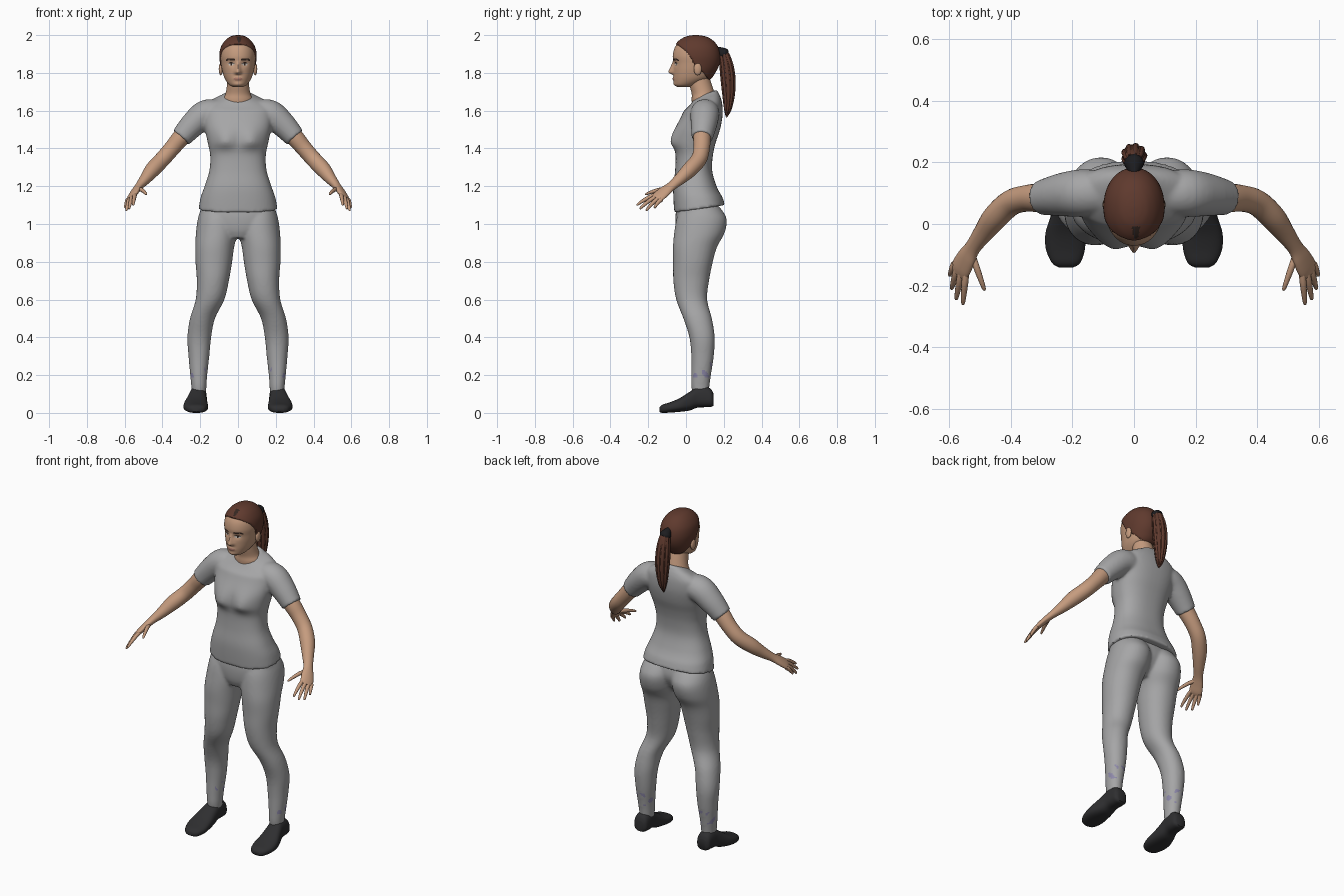
import bpy, bmesh, math
from mathutils import Vector

if "Cube" in bpy.data.objects:
    bpy.data.objects.remove(bpy.data.objects["Cube"])


def material(name, rgb):
    m = bpy.data.materials.new(name)
    m.diffuse_color = (*rgb, 1)
    m.use_nodes = True
    m.node_tree.nodes["Principled BSDF"].inputs["Base Color"].default_value = m.diffuse_color
    return m


GREY = material("grey_cloth", (0.38, 0.38, 0.385))
LILAC = material("lilac_patch", (0.27, 0.25, 0.40))
SKIN = material("skin", (0.56, 0.33, 0.21))
LIPS = material("lips", (0.40, 0.19, 0.14))
WHITE = material("eye_white", (0.55, 0.52, 0.48))
BROW = material("dark_brown", (0.035, 0.02, 0.015))
HAIR = material("brown_hair", (0.115, 0.042, 0.027))
BLACK = material("black_band", (0.012, 0.012, 0.014))
SHOE = material("charcoal_shoe", (0.028, 0.028, 0.03))


def clamp(t):
    return max(0.0, min(1.0, t))


def spline(rows, k):
    """Smooth interpolation through rows of numbers."""
    out = []
    for i in range(len(rows) - 1):
        p = [rows[max(0, min(len(rows) - 1, i + d))] for d in (-1, 0, 1, 2)]
        for j in range(k):
            t = j / k
            out.append([0.5 * (2 * b + (c - a) * t + (2 * a - 5 * b + 4 * c - d) * t * t
                               + (3 * b - a - 3 * c + d) * t ** 3) for a, b, c, d in zip(*p)])
    return out + [list(rows[-1])]


def loft(bm, rings, n=2.0, segs=32, mirror=False):
    """Skin closed superellipse rings given as (centre, axis a, axis b)."""
    for s in ((1, -1) if mirror else (1,)):
        loops = []
        for c, a, b in rings:
            loop = []
            for i in range(segs):
                t = 2 * math.pi * i / segs
                u, w = math.cos(t), math.sin(t)
                u = math.copysign(abs(u) ** (2 / n), u)
                w = math.copysign(abs(w) ** (2 / n), w)
                q = c + a * u + b * w
                loop.append(bm.verts.new((q.x * s, q.y, q.z)))
            loops.append(loop)
        for p, q in zip(loops, loops[1:]):
            for i in range(segs):
                j = (i + 1) % segs
                bm.faces.new((p[i], p[j], q[j], q[i]))
        bm.faces.new(loops[0])
        bm.faces.new(loops[-1])
    bmesh.ops.recalc_face_normals(bm, faces=bm.faces)


def stack(rows, k=5):
    """Level rings from rows of (z, centre x, half width, front y, back y)."""
    return [(Vector((x, (f + b) / 2, z)), Vector((w, 0, 0)), Vector((0, (b - f) / 2, 0)))
            for z, x, w, f, b in spline(rows, k)]


def tube(rows, side, k=5):
    """Rings across a path from rows of (x, y, z, radius a, radius b)."""
    pts, out = spline(rows, k), []
    for i, p in enumerate(pts):
        t = (Vector(pts[min(i + 1, len(pts) - 1)][:3]) - Vector(pts[max(i - 1, 0)][:3])).normalized()
        a = Vector(side)
        a = (a - t * a.dot(t)).normalized()
        out.append((Vector(p[:3]), a * p[3], t.cross(a) * p[4]))
    return out


def finish(name, bm, mats, voxel=0, rule=None):
    me = bpy.data.meshes.new(name)
    bm.to_mesh(me)
    bm.free()
    ob = bpy.data.objects.new(name, me)
    bpy.context.collection.objects.link(ob)
    if voxel:  # fuse overlapping volumes into one soft surface
        r = ob.modifiers.new("fuse", 'REMESH')
        r.mode = 'VOXEL'
        r.voxel_size = voxel
        s = ob.modifiers.new("soften", 'SMOOTH')
        s.factor = 0.5
        s.iterations = 6
        bpy.context.view_layer.update()
        dg = bpy.context.evaluated_depsgraph_get()
        me = bpy.data.meshes.new_from_object(ob.evaluated_get(dg))
        ob.modifiers.clear()
        ob.data = me
    me.materials.clear()
    for m in mats:
        me.materials.append(m)
    for f in me.polygons:
        f.use_smooth = True
        f.material_index = rule(f.center, f.normal) if rule else 0
    me.set_sharp_from_angle(angle=math.radians(50))
    return ob


# Shirt: torso and sleeves fused
bm = bmesh.new()
loft(bm, stack([(1.06, 0, .209, -.062, .207), (1.14, 0, .197, -.067, .19), (1.2, 0, .177, -.067, .162),
                (1.28, 0, .152, -.058, .139), (1.36, 0, .147, -.055, .142), (1.43, 0, .16, -.062, .157),
                (1.5, 0, .175, -.056, .18), (1.57, 0, .185, -.025, .193), (1.63, 0, .182, .003, .192),
                (1.668, 0, .14, .022, .182), (1.695, 0, .09, .035, .17), (1.71, 0, .066, .042, .165)]),
     n=2.4, segs=48)
for v in bm.verts:
    x, y, z = v.co
    if y < 0.03:  # bust
        dz = (z - 1.435) / (0.065 if z > 1.435 else 0.035)
        v.co.y -= 0.026 * math.exp(-((abs(x) - .07) / .055) ** 2 - dz * dz)
    v.co.z += (y + .06) * .15 * clamp((1.16 - z) / .1)          # hem rises to the back
    v.co.z += (y - .16) * .38 * clamp((z - 1.6) / .1)           # collar dips to the front
loft(bm, tube([(.10, .10, 1.585, .072, .072), (.17, .10, 1.582, .077, .075), (.235, .095, 1.53, .07, .068),
               (.302, .085, 1.457, .056, .056)], (0, 1, 0)), mirror=True)
finish("shirt", bm, [GREY], voxel=.008)

# Trousers: two legs and hips fused
bm = bmesh.new()
loft(bm, stack([(.10, .207, .037, .035, .12), (.14, .207, .04, .028, .124), (.2, .208, .045, .028, .132),
                (.3, .207, .055, .028, .147), (.4, .205, .063, .018, .152), (.5, .188, .066, -.014, .137),
                (.6, .148, .076, -.052, .112), (.7, .133, .085, -.067, .122), (.8, .128, .097, -.068, .142),
                (.88, .123, .103, -.069, .165), (.95, .113, .11, -.063, .203), (1.02, .106, .108, -.052, .216),
                (1.07, .1, .1, -.036, .193), (1.12, .09, .085, -.02, .15)]), n=2.1, segs=40, mirror=True)
loft(bm, stack([(.925, 0, .08, -.035, .11), (.97, 0, .15, -.052, .15), (1.04, 0, .2, -.056, .18),
                (1.12, 0, .185, -.045, .165)]), n=2.3, segs=48)


def patch(c, n):
    spot = math.sin(95 * c.y + 50 * c.z) + math.sin(130 * abs(c.x) - 90 * c.z)
    return int(.19 < c.z < .265 and spot > .75 and n.y > -.8)


finish("trousers", bm, [GREY, LILAC], voxel=.008, rule=patch)

# Shoes, lofted from toe to heel: (y, centre x, half width, sole z, top z)
bm = bmesh.new()
shoe = [(-.141, .22, .022, .006, .028), (-.125, .22, .044, 0, .043), (-.08, .222, .06, .002, .058),
        (-.03, .223, .061, .006, .08), (.02, .218, .053, .013, .112), (.06, .213, .047, .028, .138),
        (.10, .21, .046, .03, .142), (.133, .21, .042, .032, .125), (.146, .21, .028, .038, .1)]
loft(bm, [(Vector((x, y, (b + t) / 2)), Vector((w, 0, 0)), Vector((0, 0, (t - b) / 2)))
          for y, x, w, b, t in spline(shoe, 5)], n=2.6, segs=36, mirror=True)
for v in bm.verts:  # wider at the sole, narrower above
    cx = math.copysign(.215, v.co.x)
    v.co.x = cx + (v.co.x - cx) * (1.06 - 1.6 * max(0, v.co.z - .03))
finish("shoes", bm, [SHOE])

# Arms with hands
bm = bmesh.new()
across = (.6, .6, -.4)
loft(bm, tube([(.24, .09, 1.525, .045, .045), (.30, .085, 1.46, .047, .047), (.35, .083, 1.40, .043, .043),
               (.40, .068, 1.343, .042, .042), (.45, .022, 1.29, .041, .041), (.488, -.028, 1.242, .033, .031),
               (.522, -.075, 1.202, .027, .021), (.543, -.11, 1.175, .035, .018),
               (.561, -.143, 1.148, .038, .015), (.571, -.16, 1.135, .031, .009)], across), segs=24, mirror=True)
fingers = [((.545, -.155, 1.157), (.555, -.262, 1.10)), ((.56, -.152, 1.147), (.577, -.246, 1.08)),
           ((.573, -.143, 1.137), (.592, -.212, 1.07)), ((.582, -.128, 1.13), (.598, -.168, 1.085))]
for base, tip in fingers + [((.525, -.10, 1.185), (.484, -.216, 1.157))]:
    p, q = Vector(base), Vector(tip)
    rows = [(*(p.lerp(q, t) + Vector((0, 0, b))), r, r) for t, b, r in
            ((0, 0, .011), (.35, .006, .011), (.75, .004, .0085), (.95, 0, .006), (1, 0, .002))]
    loft(bm, tube(rows, across, 3), segs=10, mirror=True)
finish("arms_and_hands", bm, [SKIN])

# Neck
bm = bmesh.new()
loft(bm, stack([(1.6, 0, .07, .035, .16), (1.655, 0, .08, .03, .162), (1.69, 0, .066, .03, .152),
                (1.74, 0, .058, .018, .136), (1.8, 0, .055, .015, .115)]))
finish("neck", bm, [SKIN])

# Head with shaped face; features coloured on its faces
skull = [(1.724, 0, .024, -.042, .01), (1.738, 0, .048, -.06, .06), (1.77, 0, .07, -.066, .125),
         (1.81, 0, .083, -.067, .155), (1.85, 0, .09, -.067, .173), (1.89, 0, .094, -.07, .177),
         (1.93, 0, .088, -.061, .168), (1.962, 0, .07, -.04, .146), (1.983, 0, .047, -.01, .116),
         (1.992, 0, .026, .018, .085), (1.995, 0, .008, .045, .06)]
bm = bmesh.new()
loft(bm, stack(skull, 12), n=2.1, segs=128)
for v in bm.verts:
    x, y, z = v.co
    if y < 0.0:
        nose = clamp((1.865 - z) / .058) * clamp((z - 1.788) / .014)
        wide = .010 + .006 * clamp((1.84 - z) / .03)
        v.co.y -= .027 * nose * math.exp(-(x / wide) ** 2)
        v.co.y += .007 * math.exp(-((abs(x) - .034) / .018) ** 2 - ((z - 1.848) / .014) ** 2)
        v.co.y -= .005 * math.exp(-(x / .022) ** 2 - ((z - 1.768) / .009) ** 2)
        v.co.y -= .005 * math.exp(-(x / .025) ** 2 - ((z - 1.738) / .012) ** 2)


def face_colour(c, n):
    x, z = abs(c.x), c.z
    if c.y > 0:
        return 0
    if (x / .024) ** 2 + ((z - 1.768) / .008) ** 2 < 1:
        return 1
    if .016 < x < .062 and abs(z - 1.870 - .1 * (x - .016) + 3.5 * max(0, x - .045) ** 2 * 8) < .0045:
        return 3
    dx, dz = (x - .036) / .018, (z - 1.848) / .0075
    if dx * dx + dz * dz < 1:
        return 3 if dz > .15 or abs(dx) < .3 else 2
    return 0


finish("head", bm, [SKIN, LIPS, WHITE, BROW], rule=face_colour)

# Ears
bm = bmesh.new()
bmesh.ops.create_uvsphere(bm, u_segments=20, v_segments=12, radius=1)
bmesh.ops.scale(bm, vec=(.011, .021, .033), verts=bm.verts)
bmesh.ops.translate(bm, vec=(.091, .062, 1.82), verts=bm.verts)
twin = bmesh.ops.duplicate(bm, geom=bm.faces[:])["geom"]
for v in twin:
    if isinstance(v, bmesh.types.BMVert):
        v.co.x *= -1
bmesh.ops.recalc_face_normals(bm, faces=bm.faces)
finish("ears", bm, [SKIN])

# Hair cap: raised above the hairline, sunk into the head below it
hairline = [(-.06, 1.95), (-.04, 1.943), (0, 1.912), (.028, 1.872), (.045, 1.832), (.09, 1.80), (.125, 1.752)]


def line_height(y):
    for (a, p), (b, q) in zip(hairline, hairline[1:]):
        if y < b:
            return p + (q - p) * clamp((y - a) / (b - a))
    return hairline[-1][1]


bm = bmesh.new()
loft(bm, stack(skull, 8), n=2.1, segs=96)
bm.normal_update()
for v, nrm in [(v, v.normal.copy()) for v in bm.verts]:
    up = clamp((v.co.z - line_height(v.co.y)) / .012 + .6)
    v.co += nrm * (-.015 + .02 * up)
finish("hair_cap", bm, [HAIR, BROW], rule=lambda c, n: int(
    c.z > 1.95 and -.047 < c.y < -.008 and abs(c.x - .006) < .006 + .18 * (c.y + .05)))

# Ponytail with loose strands
bm = bmesh.new()
tail = [(0, .172, 1.915, .018, .018), (0, .2, 1.9, .026, .026), (0, .214, 1.84, .035, .033),
        (0, .223, 1.76, .038, .035), (0, .225, 1.68, .031, .028), (0, .221, 1.61, .018, .016),
        (0, .216, 1.572, .004, .004)]
loft(bm, tube(tail, (1, 0, 0)), segs=24)
for i in range(9):
    t = 2 * math.pi * i / 9
    end = .03 * math.sin(3.1 * i)
    rows = [(x + .85 * a * math.cos(t), y + .85 * b * math.sin(t), z + end * j / 6, .004 + a * .18, .004 + a * .18)
            for j, (x, y, z, a, b) in enumerate(tail) if j > 0]
    rows[-1] = (*rows[-1][:3], .001, .001)
    loft(bm, tube(rows, (1, 0, 0), 4), segs=8)
finish("ponytail", bm, [HAIR])

# Hair tie
bm = bmesh.new()
loft(bm, tube([(0, .16, 1.928, .012, .012), (0, .182, 1.914, .025, .024), (0, .197, 1.903, .032, .031),
               (0, .206, 1.893, .027, .027)], (1, 0, 0)), segs=24)
finish("hair_tie", bm, [BLACK])
